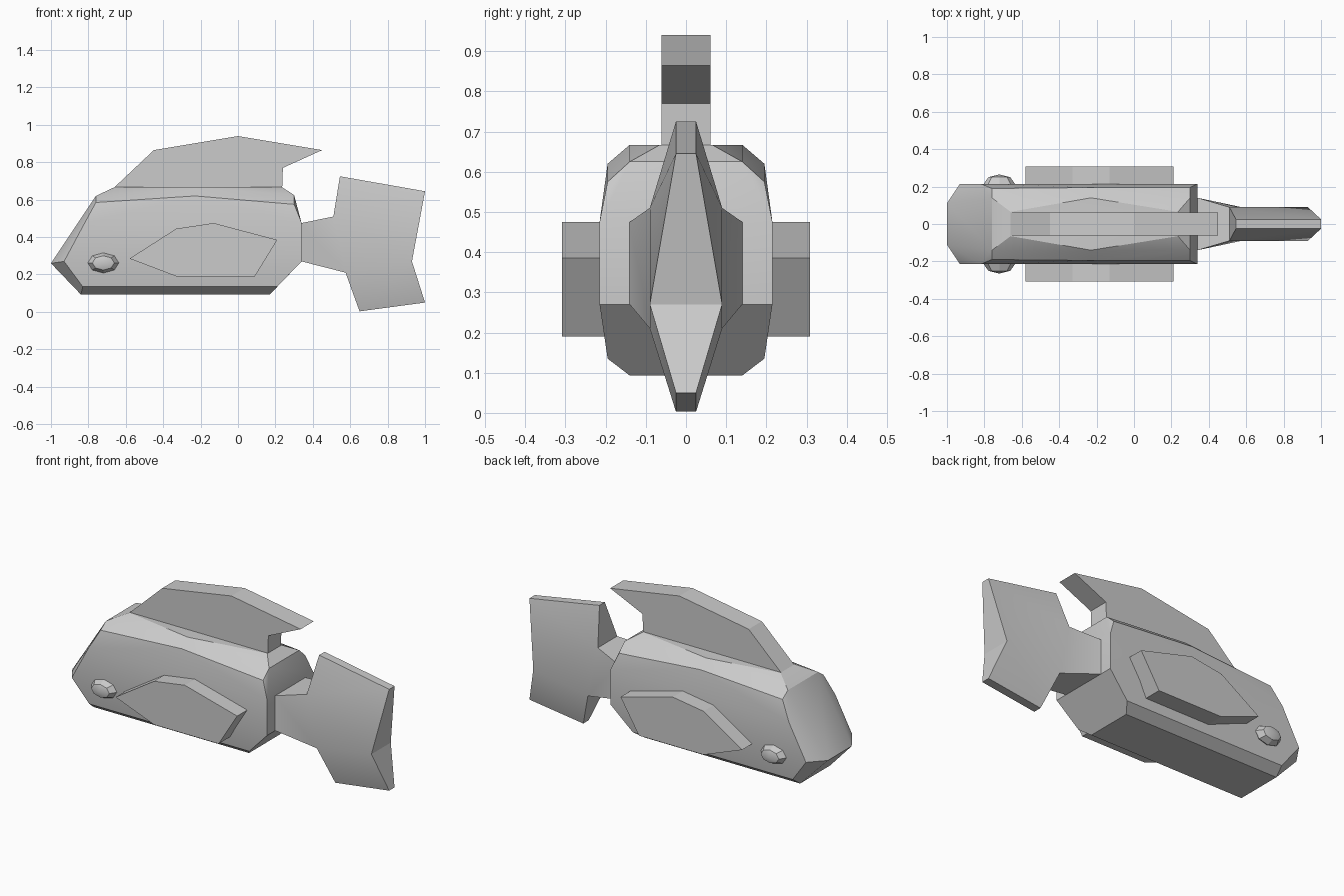
import bpy, bmesh
from mathutils import Matrix

if "Cube" in bpy.data.objects:
    bpy.data.objects.remove(bpy.data.objects["Cube"])


def finish(bm, name, smooth=False):
    bmesh.ops.recalc_face_normals(bm, faces=bm.faces)
    mesh = bpy.data.meshes.new(name)
    bm.to_mesh(mesh)
    bm.free()
    obj = bpy.data.objects.new(name, mesh)
    bpy.context.collection.objects.link(obj)
    if smooth:
        bpy.ops.object.select_all(action='DESELECT')
        obj.select_set(True)
        bpy.context.view_layer.objects.active = obj
        bpy.ops.object.shade_smooth_by_angle(angle=0.45)
    return obj


def plate(name, profile, y0, y1):
    """Extrude an (x, z) outline from y0 to y1."""
    bm = bmesh.new()
    face = bm.faces.new([bm.verts.new((x, y0, z)) for x, z in profile])
    new = bmesh.ops.extrude_face_region(bm, geom=[face])['geom']
    verts = [v for v in new if isinstance(v, bmesh.types.BMVert)]
    bmesh.ops.translate(bm, verts=verts, vec=(0, y1 - y0, 0))
    return finish(bm, name)


# Body: convex hull of mirrored points, (x, half width, z)
body_points = [
    (-1.0, .11, .26), (-.93, .215, .27), (-.83, .195, .135), (-.84, .14, .093),  # nose
    (-.82, .215, .475), (-.76, .19, .585), (-.76, .14, .62), (-.66, .065, .667),  # brow
    (-.23, .195, .62), (-.23, .14, .667),                                         # back crest
    (.235, .065, .667), (.30, .14, .625), (.30, .195, .575),                      # rear top
    (.34, .215, .475), (.34, .215, .27),                                          # rear end
    (.21, .195, .135), (.17, .14, .093),                                          # rear belly
]
bm = bmesh.new()
for x, y, z in body_points:
    bm.verts.new((x, y, z))
    bm.verts.new((x, -y, z))
bmesh.ops.convex_hull(bm, input=bm.verts)
bmesh.ops.delete(bm, geom=[v for v in bm.verts if not v.link_faces], context='VERTS')
bmesh.ops.dissolve_limit(bm, angle_limit=0.02, verts=bm.verts, edges=bm.edges)
finish(bm, "body", smooth=True)

# Tail: outline with varying half thickness, (x, half width, z)
tail_outline = [
    (.34, .14, .475), (.51, .09, .51), (.545, .025, .725), (1.0, .025, .645), (.93, .09, .27),
    (1.0, .025, .05), (.65, .025, .003), (.575, .09, .21), (.34, .14, .27),
]
bm = bmesh.new()
sides = [[bm.verts.new((x, s * y, z)) for x, y, z in tail_outline] for s in (-1, 1)]
for side in sides:
    for ids in ((0, 1, 7, 8), (1, 2, 3, 4), (4, 5, 6, 7), (1, 4, 7)):
        bm.faces.new([side[i] for i in ids])
n = len(tail_outline)
for i in range(n):
    j = (i + 1) % n
    bm.faces.new((sides[0][i], sides[0][j], sides[1][j], sides[1][i]))
finish(bm, "tail", smooth=True)

# Top fin
plate("top_fin", [(-.70, .63), (-.66, .667), (-.45, .865), (0, .94), (.45, .865),
                  (.24, .77), (.235, .63)], -.061, .061)

# Side fins and eyes, one per side
side_fin = [(-.58, .285), (-.33, .445), (-.13, .475), (.21, .385), (.09, .19), (-.33, .19)]
for label, s in (("right", -1), ("left", 1)):
    plate(label + "_side_fin", side_fin, s * .19, s * .308)
    bm = bmesh.new()
    bmesh.ops.create_uvsphere(bm, u_segments=8, v_segments=4, radius=1)
    bmesh.ops.rotate(bm, verts=bm.verts, matrix=Matrix.Rotation(1.5707963, 3, 'X'))
    bmesh.ops.scale(bm, verts=bm.verts, vec=(.083, .05, .054))
    bmesh.ops.translate(bm, verts=bm.verts, vec=(-.72, s * .215, .262))
    finish(bm, label + "_eye", smooth=True)
